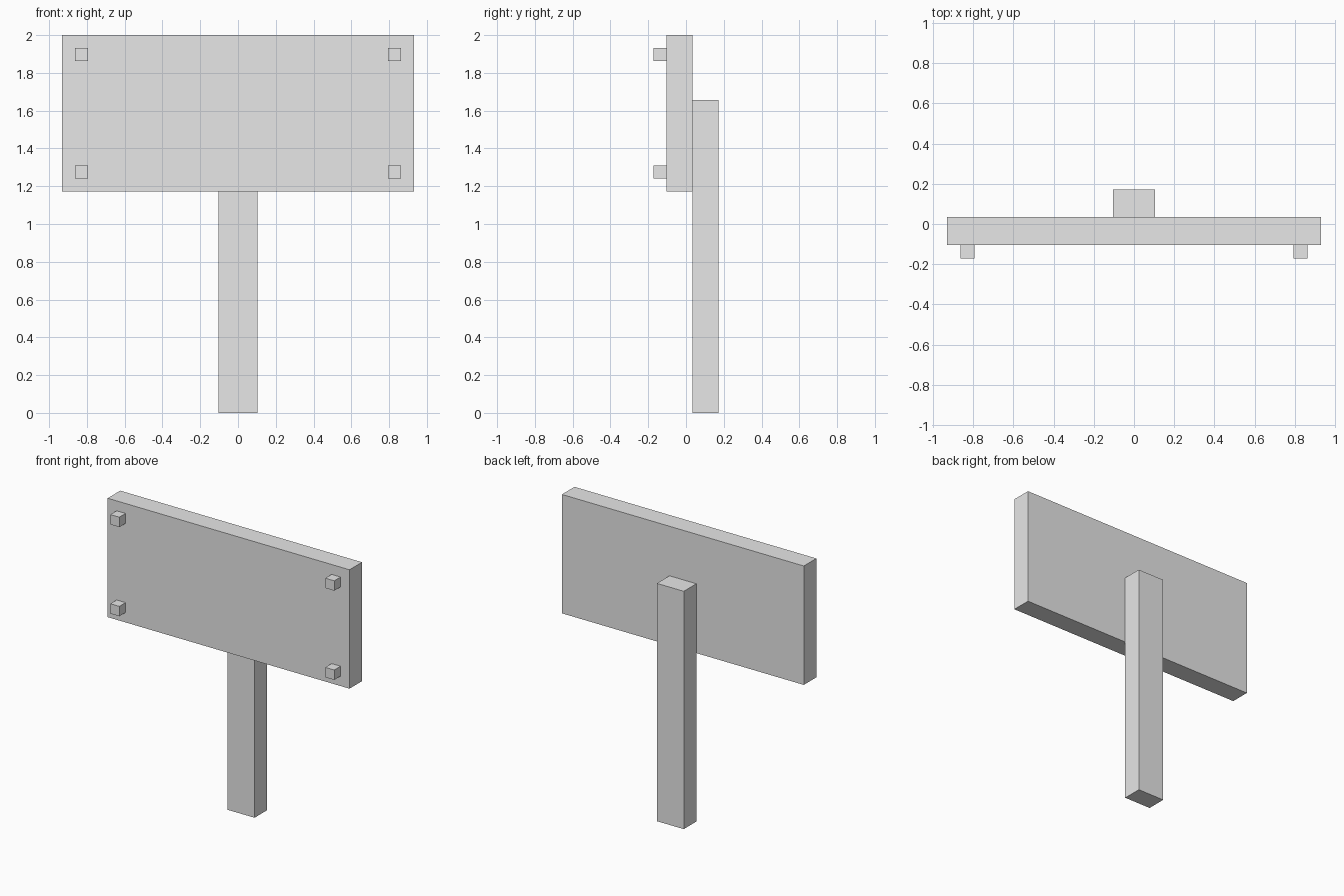
import bpy

cube = bpy.data.objects.get("Cube")
if cube:
    bpy.data.objects.remove(cube, do_unlink=True)

U = 2 / 58  # grid unit: the sign is 58 units tall

grey = bpy.data.materials.new("plain_grey")
grey.use_nodes = True
colour = (0.8, 0.8, 0.8, 1)
grey.diffuse_color = colour
grey.node_tree.nodes["Principled BSDF"].inputs["Base Color"].default_value = colour


def box(name, centre, size):
    """Box with centre and size in grid units."""
    bpy.ops.mesh.primitive_cube_add(size=1, location=[c * U for c in centre])
    ob = bpy.context.object
    ob.name = name
    ob.scale = [s * U for s in size]
    bpy.ops.object.transform_apply(location=False, rotation=False, scale=True)
    ob.data.materials.append(grey)
    return ob


# Board and the post standing behind it
box("sign_board", (0, -1, 46), (54, 4, 24))
box("sign_post", (0, 3, 24), (6, 4, 48))

# Square pegs at the board's front corners
for side, x in (("left", 24), ("right", -24)):
    for level, z in (("upper", 55), ("lower", 37)):
        box(f"{level}_{side}_peg", (x, -4, z), (2, 2, 2))
